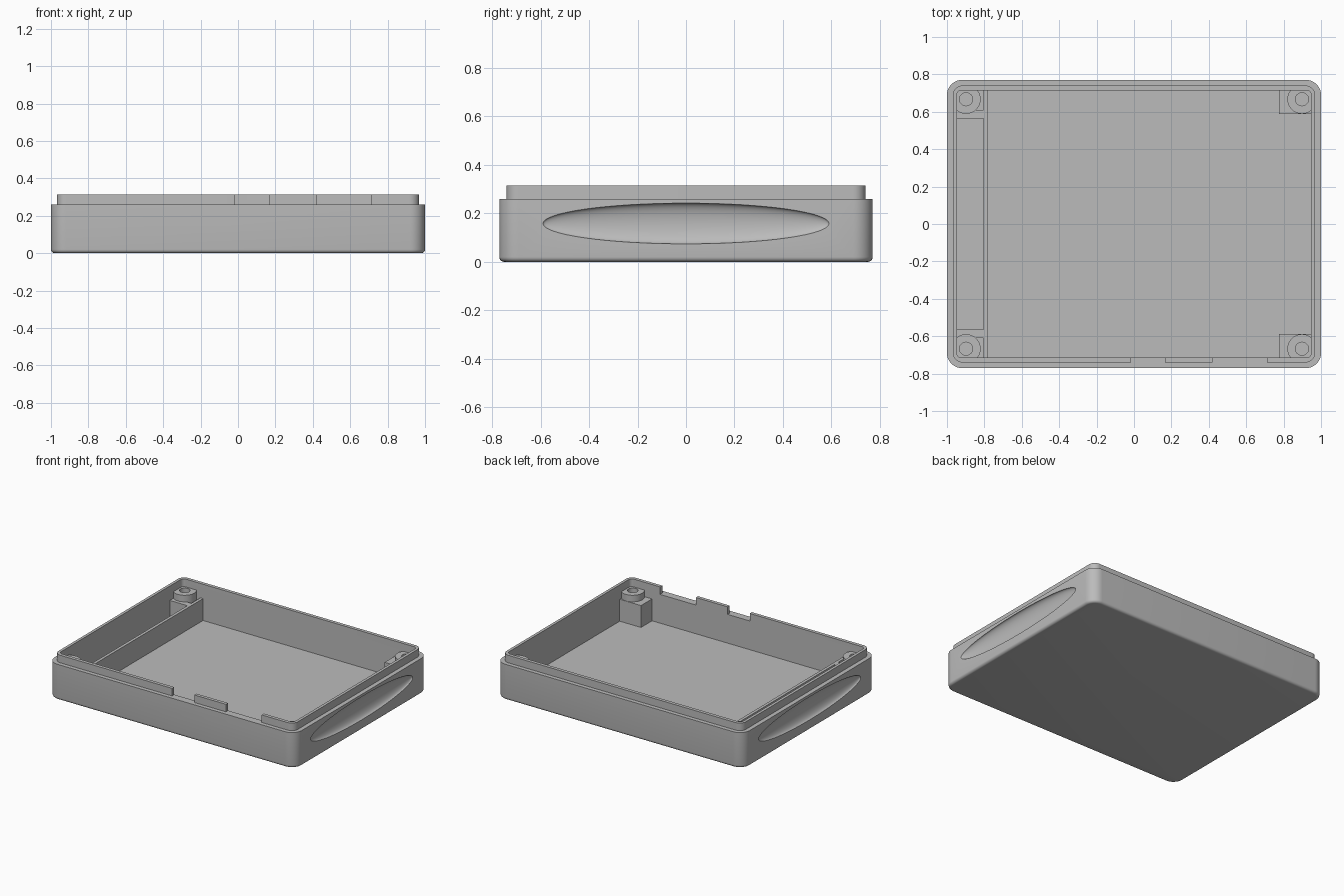
import bpy, bmesh, math
from mathutils import Matrix

cube = bpy.data.objects.get("Cube")
if cube:
    bpy.data.objects.remove(cube, do_unlink=True)

grey = bpy.data.materials.new("light grey plastic")
grey.use_nodes = True
COLOUR = (0.5, 0.5, 0.5, 1)
grey.diffuse_color = COLOUR
grey.node_tree.nodes["Principled BSDF"].inputs["Base Color"].default_value = COLOUR

FLOOR, SHOULDER, RIM = 0.05, 0.26, 0.315
WALL_X, WALL_Y = 0.947, 0.715
RIB_TOP = 0.21


def finish(name, bm):
    mesh = bpy.data.meshes.new(name)
    bmesh.ops.recalc_face_normals(bm, faces=bm.faces)
    bm.to_mesh(mesh)
    bm.free()
    mesh.materials.append(grey)
    obj = bpy.data.objects.new(name, mesh)
    bpy.context.collection.objects.link(obj)
    return obj


def box(name, x0, x1, y0, y1, z0, z1, radius=0, fillet=0):
    """Box with optional rounded upright edges and rounded bottom edge."""
    bm = bmesh.new()
    place = (Matrix.Translation(((x0 + x1) / 2, (y0 + y1) / 2, (z0 + z1) / 2))
             @ Matrix.Diagonal((x1 - x0, y1 - y0, z1 - z0, 1)))
    bmesh.ops.create_cube(bm, size=1, matrix=place)
    if radius:
        upright = [e for e in bm.edges
                   if abs(e.verts[0].co.z - e.verts[1].co.z) > 0.001]
        bmesh.ops.bevel(bm, geom=upright, offset=radius, segments=10,
                        profile=0.5, affect='EDGES')
    if fillet:
        base = [e for e in bm.edges if all(v.co.z < z0 + 0.001 for v in e.verts)]
        bmesh.ops.bevel(bm, geom=base, offset=fillet, segments=5,
                        profile=0.5, affect='EDGES')
    return finish(name, bm)


def cylinder(name, x, y, radius, z0, z1):
    bm = bmesh.new()
    bmesh.ops.create_cone(bm, cap_ends=True, segments=40, radius1=radius,
                          radius2=radius, depth=z1 - z0,
                          matrix=Matrix.Translation((x, y, (z0 + z1) / 2)))
    return finish(name, bm)


def combine(target, tool, operation):
    """Boolean the tool into the target, then discard the tool."""
    mod = target.modifiers.new(operation.lower(), 'BOOLEAN')
    mod.operation, mod.solver, mod.object = operation, 'EXACT', tool
    bpy.context.view_layer.objects.active = target
    bpy.ops.object.modifier_apply(modifier=mod.name)
    bpy.data.objects.remove(tool, do_unlink=True)


# Tray with a stepped lip, hollowed out
tray = box("enclosure_tray", -1, 1, -0.77, 0.77, 0, SHOULDER, 0.08, 0.02)
combine(tray, box("lip", -0.968, 0.968, -0.74, 0.74, 0.15, RIM, 0.05), 'UNION')
combine(tray, box("cavity", -WALL_X, WALL_X, -WALL_Y, WALL_Y, FLOOR, 0.5, 0.025),
        'DIFFERENCE')

# Connector gaps in the front lip
for x0, x1 in ((-0.015, 0.165), (0.42, 0.71)):
    combine(tray, box("gap", x0, x1, -0.9, -0.6, SHOULDER, 0.5), 'DIFFERENCE')

# Finger grips scooped out of both ends
for side in (-1, 1):
    bm = bmesh.new()
    bmesh.ops.create_uvsphere(
        bm, u_segments=64, v_segments=32, radius=1,
        matrix=Matrix.Translation((side, 0, 0.158))
        @ Matrix.Diagonal((0.036, 0.59, 0.084, 1)))
    combine(tray, finish("grip", bm), 'DIFFERENCE')

# Divider rib along the right end
SINK = 0.01
combine(tray, box("rib", -0.805, -0.783, -WALL_Y - SINK, WALL_Y + SINK,
                  FLOOR - SINK, RIB_TOP), 'UNION')

for end in (-1, 1):
    # Thin web closing each right-hand corner pocket
    ys = sorted((end * 0.565, end * 0.61))
    combine(tray, box("web", -WALL_X - SINK, -0.79, *ys, FLOOR - SINK, RIB_TOP),
            'UNION')
    # Solid block under each left-hand post
    ys = sorted((end * 0.587, end * (WALL_Y + SINK)))
    combine(tray, box("block", 0.775, WALL_X + SINK, *ys, FLOOR - SINK, RIB_TOP),
            'UNION')
    # Screw posts with blind holes
    for side in (-1, 1):
        x, y = side * 0.898, end * 0.667
        combine(tray, cylinder("post", x, y, 0.078, FLOOR - SINK, SHOULDER - 0.002),
                'UNION')
        combine(tray, cylinder("hole", x, y, 0.035, FLOOR + SINK, 0.4), 'DIFFERENCE')

bpy.ops.object.select_all(action='DESELECT')
tray.select_set(True)
bpy.context.view_layer.objects.active = tray
bpy.ops.object.shade_smooth_by_angle(angle=math.radians(30))
